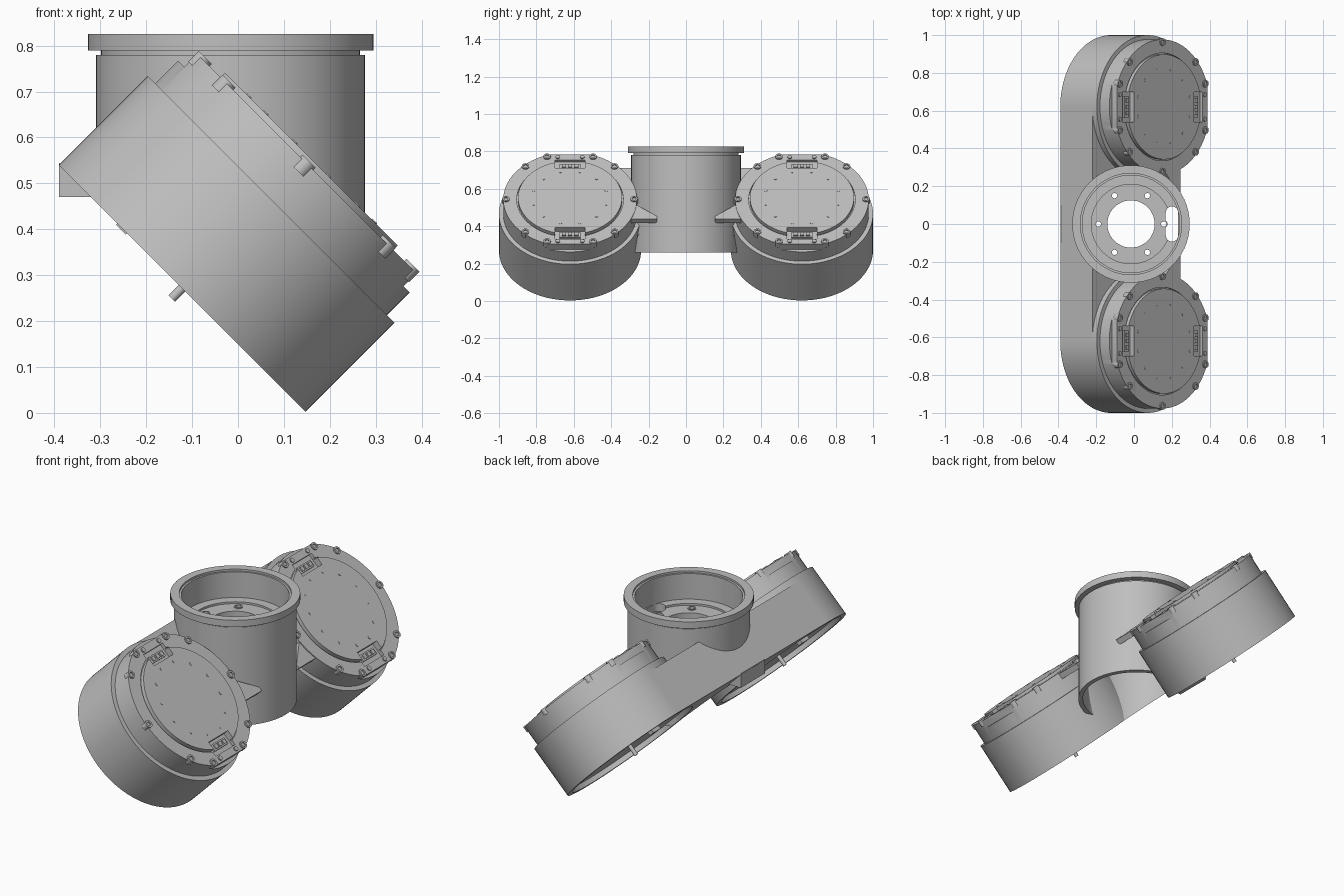
import bpy, bmesh, math
from mathutils import Matrix, Vector

if "Cube" in bpy.data.objects:
    bpy.data.objects.remove(bpy.data.objects["Cube"])

grey = bpy.data.materials.new("machined_grey")
grey.use_nodes = True
grey.diffuse_color = (0.52, 0.52, 0.52, 1)
grey.node_tree.nodes["Principled BSDF"].inputs["Base Color"].default_value = (0.52, 0.52, 0.52, 1)

TILT = Matrix.Rotation(math.pi / 4, 4, 'Y')   # drum axis leans to +x
UPRIGHT = Matrix.Identity(4)
U, Y = -0.278, 0.62                           # drum centre in the tilted frame
BASE, TOP = 0.106, 0.38                       # housing faces along the drum axis
FLOOR = BASE + 0.025                          # bottom of the shallow base recess
TX = -0.016                                   # tube centre


def finish(name, bm, frame=UPRIGHT):
    bmesh.ops.recalc_face_normals(bm, faces=bm.faces)
    mesh = bpy.data.meshes.new(name)
    bm.to_mesh(mesh)
    bm.free()
    mesh.transform(frame)
    mesh.materials.append(grey)
    ob = bpy.data.objects.new(name, mesh)
    bpy.context.collection.objects.link(ob)
    return ob


def add_disc(bm, x, y, r, low, high, sides=72):
    spot = Matrix.Translation((x, y, (low + high) / 2))
    bmesh.ops.create_cone(bm, cap_ends=True, segments=sides, radius1=r, radius2=r,
                          depth=high - low, matrix=spot)


def add_box(bm, low, high):
    a, b = Vector(low), Vector(high)
    spot = Matrix.Translation((a + b) / 2) @ Matrix.Diagonal((*(b - a), 1))
    bmesh.ops.create_cube(bm, size=1, matrix=spot)


def disc(name, x, y, r, low, high, frame=TILT, sides=72):
    bm = bmesh.new()
    add_disc(bm, x, y, r, low, high, sides)
    return finish(name, bm, frame)


def box(name, low, high, frame=TILT):
    bm = bmesh.new()
    add_box(bm, low, high)
    return finish(name, bm, frame)


def prism(name, points, offset, frame=UPRIGHT):
    bm = bmesh.new()
    face = bm.faces.new([bm.verts.new(p) for p in points])
    new = bmesh.ops.extrude_face_region(bm, geom=[face])["geom"]
    bmesh.ops.translate(bm, vec=offset, verts=[v for v in new if isinstance(v, bmesh.types.BMVert)])
    bmesh.ops.holes_fill(bm, edges=bm.edges)
    return finish(name, bm, frame)


def lathe(name, profile, x, y, frame, steps=72):
    bm = bmesh.new()
    vs = [bm.verts.new((x + r, y, z)) for r, z in profile]
    es = [bm.edges.new((vs[i - 1], vs[i])) for i in range(len(vs))]
    bmesh.ops.spin(bm, geom=vs + es, cent=(x, y, 0), axis=(0, 0, 1),
                   angle=math.tau, steps=steps)
    bmesh.ops.remove_doubles(bm, verts=bm.verts, dist=0.0002)
    return finish(name, bm, frame)


def cut(ob, *cutters):
    for c in cutters:
        m = ob.modifiers.new("cut", 'BOOLEAN')
        m.operation, m.solver, m.object = 'DIFFERENCE', 'EXACT', c
    graph = bpy.context.evaluated_depsgraph_get()
    mesh = bpy.data.meshes.new_from_object(ob.evaluated_get(graph))
    ob.modifiers.clear()
    ob.data = mesh


# Helper volumes
bore = disc("bore_cutter", TX, 0, 0.28, -1, 1.5, UPRIGHT)
under = box("under_cutter", (-1, -2, -1), (1, 2, 0.26), UPRIGHT)
behind = box("behind_cutter", (-2, -2, -1), (2, 2, BASE))
recess = [disc("recess_cutter", U, s * Y, 0.352, BASE - 0.1, FLOOR) for s in (-1, 1)]
helpers = [bore, under, behind, *recess]

# Upright tube with flange, groove and inner floor
tube = lathe("tube", [(0.293, -0.4), (0.293, 0.78), (0.282, 0.78), (0.282, 0.79),
                      (0.311, 0.79), (0.311, 0.825), (0.268, 0.825), (0.268, 0.815),
                      (0.258, 0.815), (0.258, 0.68), (0.21, 0.68), (0.21, 0.67),
                      (0.125, 0.67), (0.125, 0.64), (0.27, 0.64), (0.27, -0.4)],
             TX, 0, UPRIGHT)
bm = bmesh.new()
for i in range(6):
    a = i * math.pi / 3
    add_disc(bm, TX + 0.173 * math.cos(a), 0.173 * math.sin(a), 0.014, 0.6, 0.75, 16)
bolt_holes = finish("bolt_hole_cutter", bm)
slot = box("slot_cutter", (0.168, -0.06, 0.6), (0.234, 0.06, 0.75), UPRIGHT)
slot_ends = [disc("slot_end_cutter", 0.201, s * 0.06, 0.033, 0.6, 0.75, UPRIGHT, 24) for s in (-1, 1)]
helpers += [bolt_holes, slot, *slot_ends]
cut(tube, under, behind, bolt_holes, slot, *slot_ends)

# Low collars around the floor bolts
for i in range(6):
    a = i * math.pi / 3
    x, y = TX + 0.173 * math.cos(a), 0.173 * math.sin(a)
    lathe("floor_collar", [(0.014, 0.665), (0.021, 0.665), (0.021, 0.674), (0.014, 0.674)],
          x, y, UPRIGHT, 16)

# Bridge joining the drums along their upper flat side, a little thinner than them
bridge = box("bridge", (U - 0.38, -Y, BASE), (U + 0.12, Y, 0.346))
cut(bridge, bore, under, *recess)

# Wedge block below the bridge
prism("wedge_block", [(-0.39, -0.1, 0.545), (-0.39, -0.1, 0.47), (-0.315, -0.1, 0.47)], (0, 0.2, 0))

for s, side, hollow in ((-1, "front", recess[0]), (1, "back", recess[1])):
    y = s * Y
    # Housing drum with a recessed base, its shaft and a small socket
    drum = disc(side + "_drum", U, y, 0.38, BASE, TOP, TILT, 96)
    cut(drum, hollow)
    disc(side + "_shaft", U, y, 0.01, 0.074, FLOOR + 0.01, TILT, 16)
    box(side + "_base_socket", (U - 0.2, y - 0.03, 0.102), (U - 0.17, y + 0.03, FLOOR + 0.01))

    # Actuator body with a shallow groove around the cover
    body = lathe(side + "_actuator", [(0, 0.37), (0.357, 0.37), (0.357, 0.49),
                                      (0.285, 0.49), (0.285, 0.482), (0.278, 0.482),
                                      (0.278, 0.504), (0, 0.504)], U, y, TILT)
    # Pockets in the cover and trimmed flats at both ends
    bm = bmesh.new()
    for e in (-1, 1):
        u = U + e * 0.262
        add_box(bm, (u - 0.037, y - 0.08, 0.472), (u + 0.037, y + 0.08, 0.6))
        u = U + e * 0.388
        add_box(bm, (u - 0.05, y - 0.2, 0.45), (u + 0.05, y + 0.2, 0.6))
    notches = finish("notch_cutter", bm, TILT)
    helpers.append(notches)
    cut(body, notches)

    # Connectors inside the pockets
    for e in (-1, 1):
        u = U + e * 0.258
        box(side + "_connector", (u - 0.018, y - 0.055, 0.465), (u + 0.018, y + 0.055, 0.482))
        for k in (-1, 0, 1):
            box(side + "_connector_pin", (u - 0.011, y + k * 0.033 - 0.011, 0.48),
                (u + 0.011, y + k * 0.033 + 0.011, 0.489))
        for k in (-1, 1):
            disc(side + "_end_screw", U + e * 0.318, y + k * 0.065, 0.012, 0.48, 0.496, TILT, 16)

    # Rim screws with sockets
    for deg in (0, 46, 69, 111, 134, 180, 226, 249, 291, 314):
        a = math.radians(deg)
        u, v = U + 0.343 * math.sin(a), y + 0.343 * math.cos(a)
        lathe(side + "_rim_screw", [(0, 0.465), (0.02, 0.465), (0.02, 0.497), (0.011, 0.497),
                                    (0.011, 0.491), (0, 0.491)], u, v, TILT, 16)

    # Small screws on the cover
    for i in range(12):
        a = (i + 0.5) * math.pi / 6
        disc(side + "_cover_screw", U + 0.2 * math.sin(a), y + 0.2 * math.cos(a),
             0.008, 0.5, 0.506, TILT, 10)

    # Pointed fin lying along the rim and reaching to the tube
    prism(side + "_tube_fin", [(-0.27, s * 0.3, 0.455), (-0.155, s * 0.155, 0.455),
                               (-0.135, s * 0.155, 0.455), (-0.135, s * 0.32, 0.455)],
          (0, 0, 0.03), TILT)

for h in helpers:
    bpy.data.objects.remove(h)

# Smooth round walls, crisp edges
bpy.ops.object.select_all(action='DESELECT')
for ob in bpy.context.scene.objects:
    if ob.type == 'MESH':
        ob.select_set(True)
        bpy.context.view_layer.objects.active = ob
bpy.ops.object.shade_smooth_by_angle(angle=math.radians(30))
